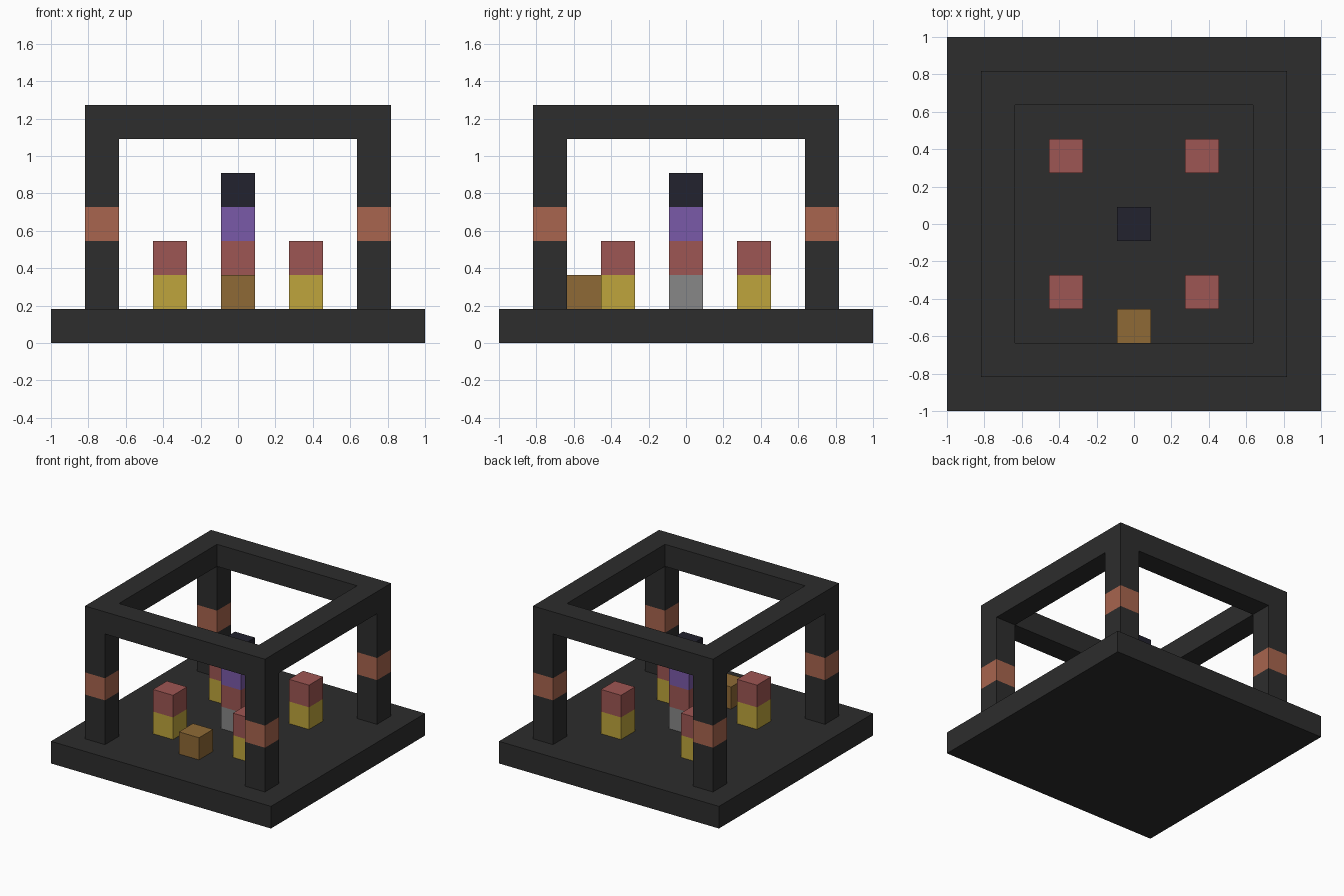
import bpy
import bmesh

U = 2 / 11  # edge length of one block

default = bpy.data.objects.get("Cube")
if default:
    bpy.data.objects.remove(default, do_unlink=True)


def linear(c):
    c /= 255
    return c / 12.92 if c <= 0.04045 else ((c + 0.055) / 1.055) ** 2.4


def material(name, r, g, b):
    mat = bpy.data.materials.new(name)
    mat.use_nodes = True
    color = (linear(r), linear(g), linear(b), 1)
    mat.diffuse_color = color
    bsdf = next(n for n in mat.node_tree.nodes if n.type == "BSDF_PRINCIPLED")
    bsdf.inputs["Base Color"].default_value = color
    bsdf.inputs["Roughness"].default_value = 0.8
    return mat


charcoal = material("charcoal", 45, 45, 45)
copper = material("copper orange", 168, 101, 78)
red = material("dusty red", 158, 86, 83)
yellow = material("mustard yellow", 191, 165, 60)
brown = material("golden brown", 143, 106, 54)
grey = material("mid grey", 135, 135, 135)
purple = material("purple", 122, 90, 168)
navy = material("dark navy", 34, 34, 46)


def finish(name, bm, mats):
    bmesh.ops.recalc_face_normals(bm, faces=bm.faces[:])
    mesh = bpy.data.meshes.new(name)
    bm.to_mesh(mesh)
    bm.free()
    for mat in mats:
        mesh.materials.append(mat)
    obj = bpy.data.objects.new(name, mesh)
    bpy.context.collection.objects.link(obj)
    return obj


def square(bm, half, x, y, z):
    corners = ((-1, -1), (1, -1), (1, 1), (-1, 1))
    return [bm.verts.new(((x + sx * half) * U, (y + sy * half) * U, z * U))
            for sx, sy in corners]


def column(name, x, y, z, layers, half=0.5):
    """Square column; layers lists (material, height in blocks) upwards."""
    bm = bmesh.new()
    mats = list(dict.fromkeys(mat for mat, _ in layers))
    low = square(bm, half, x, y, z)
    bm.faces.new(low).material_index = mats.index(layers[0][0])
    for mat, height in layers:
        z += height
        high = square(bm, half, x, y, z)
        for i in range(4):
            j = (i + 1) % 4
            face = bm.faces.new((low[i], low[j], high[j], high[i]))
            face.material_index = mats.index(mat)
        low = high
    bm.faces.new(low).material_index = mats.index(layers[-1][0])
    return finish(name, bm, mats)


# Base slab
column("base_slab", 0, 0, 0, [(charcoal, 1)], half=5.5)

# Corner posts with coloured bands, and the small two-block stacks
for side, sx in (("right", -1), ("left", 1)):
    for end, sy in (("front", -1), ("back", 1)):
        column(f"{end}_{side}_post", 4 * sx, 4 * sy, 1,
               [(charcoal, 2), (copper, 1), (charcoal, 2)])
        column(f"{end}_{side}_stack", 2 * sx, 2 * sy, 1,
               [(yellow, 1), (red, 1)])

# Central tower and the single block in front
column("central_tower", 0, 0, 1,
       [(grey, 1), (red, 1), (purple, 1), (navy, 1)])
column("front_block", 0, -3, 1, [(brown, 1)])

# Open square frame on top of the posts
bm = bmesh.new()
loops = [square(bm, half, 0, 0, z)
         for half, z in ((4.5, 6), (4.5, 7), (3.5, 7), (3.5, 6))]
for a, b in zip(loops, loops[1:] + loops[:1]):
    for i in range(4):
        j = (i + 1) % 4
        bm.faces.new((a[i], a[j], b[j], b[i]))
finish("top_frame", bm, [charcoal])
